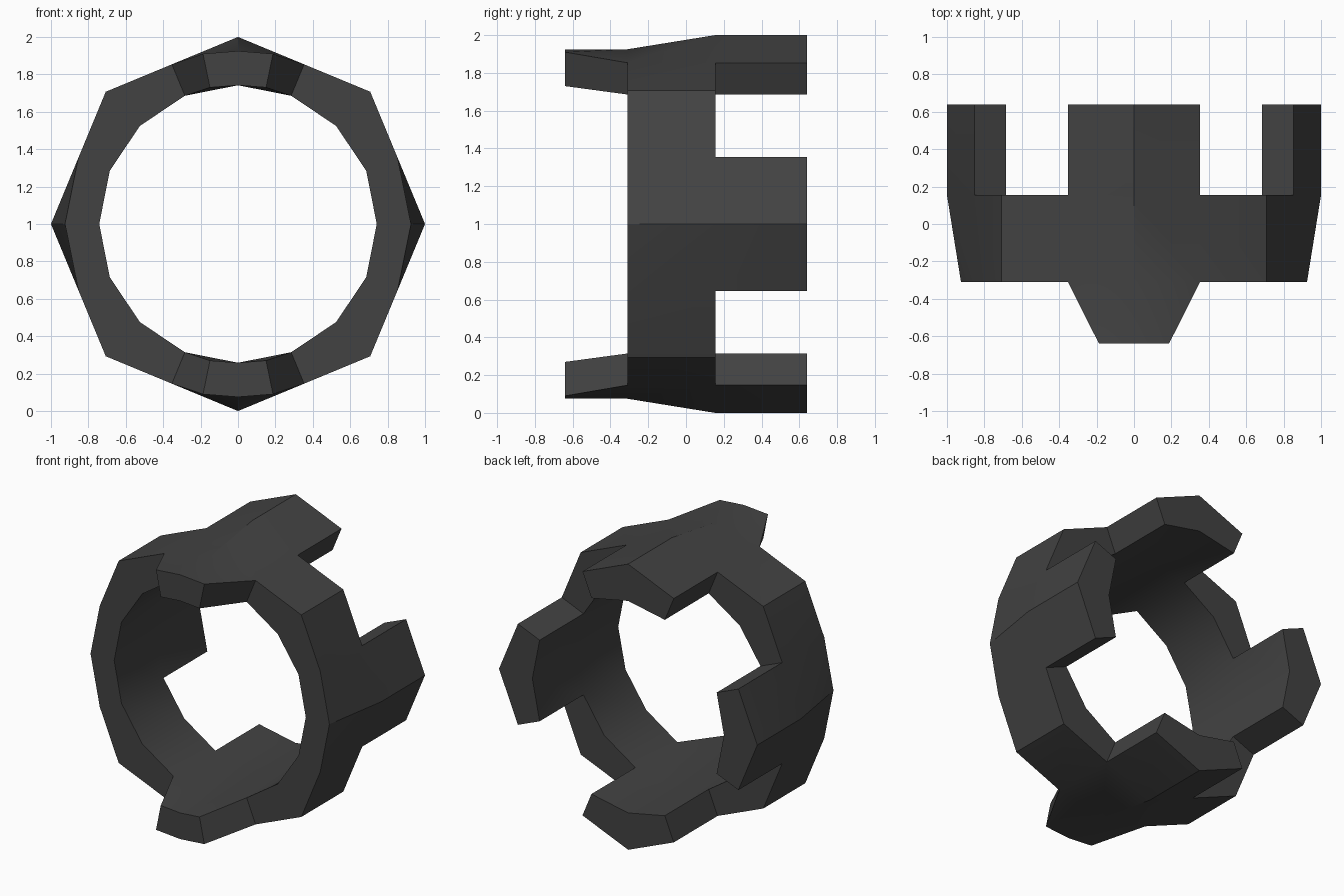
import bpy, bmesh, math

old = bpy.data.objects.get("Cube")
if old:
    bpy.data.objects.remove(old, do_unlink=True)

SEGMENTS = 16
INNER = 0.742                       # bore radius
MID = math.cos(math.pi / 8)         # radius at octagon edge midpoints
LAYER_Y = [-0.64, -0.31, 0.155, 0.64]

# Dark material
grey = bpy.data.materials.new("dark grey")
grey.use_nodes = True
colour = (0.055, 0.055, 0.055, 1)
grey.diffuse_color = colour
grey.node_tree.nodes["Principled BSDF"].inputs["Base Color"].default_value = colour


def filled(seg, layer):
    """Which cells of the ring are solid: front tabs, full band, rear tabs."""
    seg %= SEGMENTS
    if layer == 0:
        return seg in (3, 4, 11, 12)
    if layer == 1:
        return True
    return layer == 2 and seg % 4 in (0, 3)


def position(seg, layer, outer):
    """Corner of a cell: octagonal outside, sixteen-sided inside."""
    angle = math.tau * seg / SEGMENTS
    radius = INNER
    if outer:
        radius = MID if seg % 2 else 1.0
        if seg % 4 == 0 and layer < 2:      # chamfered crests at the front
            radius = 0.925
    x, z = radius * math.cos(angle), radius * math.sin(angle)
    if layer == 0 and seg % 4:              # front tabs taper in width
        x = math.copysign(0.187 if outer else 0.15, x)
        z = math.copysign(0.91 if outer else 0.73, z)
    return x, LAYER_Y[layer], z + 1


bm = bmesh.new()
corners = {}


def corner(seg, layer, outer):
    key = (seg % SEGMENTS, layer, outer)
    if key not in corners:
        corners[key] = bm.verts.new(position(*key))
    return corners[key]


def wall(a, b):
    """Radial wall between two grid points, from bore to outside."""
    bm.faces.new([corner(*a, False), corner(*b, False),
                  corner(*b, True), corner(*a, True)])


# Band with its front and rear tabs
for layer in range(3):
    for seg in range(SEGMENTS):
        if not filled(seg, layer):
            continue
        loop = [(seg, layer), (seg + 1, layer), (seg + 1, layer + 1), (seg, layer + 1)]
        for outer in (False, True):
            bm.faces.new([corner(*p, outer) for p in loop])
        neighbours = [(seg, layer - 1), (seg + 1, layer), (seg, layer + 1), (seg - 1, layer)]
        for k, cell in enumerate(neighbours):
            if not filled(*cell):
                wall(loop[k], loop[(k + 1) % 4])

bmesh.ops.recalc_face_normals(bm, faces=bm.faces)
mesh = bpy.data.meshes.new("notched_collar")
bm.to_mesh(mesh)
bm.free()
mesh.materials.append(grey)

collar = bpy.data.objects.new("notched_collar", mesh)
bpy.context.collection.objects.link(collar)
bpy.ops.object.select_all(action="DESELECT")
collar.select_set(True)
bpy.context.view_layer.objects.active = collar
bpy.ops.object.shade_smooth_by_angle(angle=math.radians(30))
